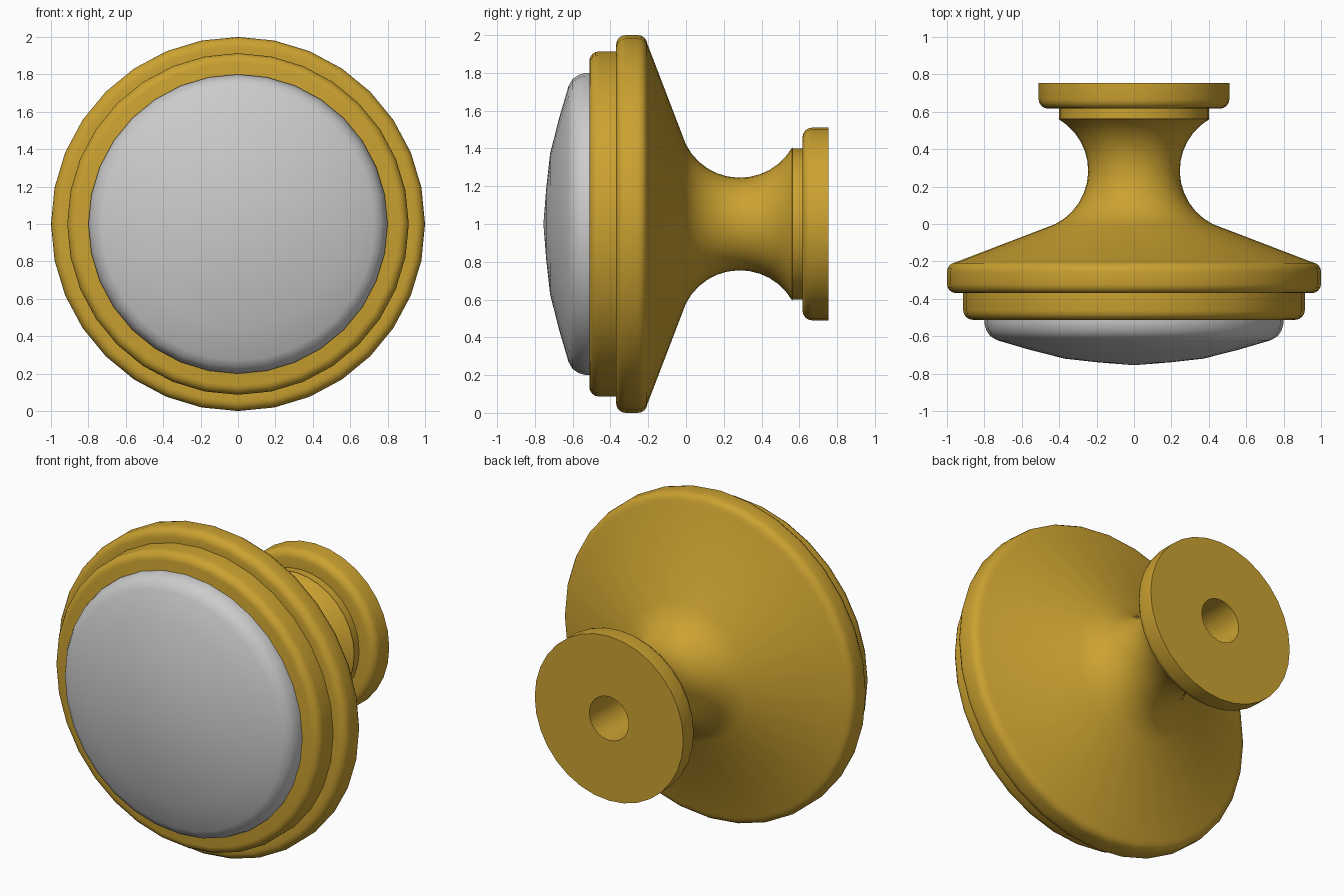
import bpy, bmesh, math

if "Cube" in bpy.data.objects:
    bpy.data.objects.remove(bpy.data.objects["Cube"])

SIDES = 32
CENTRE_Z = 1.0


def lathe(name, profile, material=None):
    """Spin (radius, y) points about the y axis; zero radius makes a pole."""
    bm = bmesh.new()
    rings = []
    for r, y in profile:
        if r == 0:
            rings.append([bm.verts.new((0, y, CENTRE_Z))] * SIDES)
        else:
            rings.append([bm.verts.new((r * math.sin(2 * math.pi * i / SIDES), y,
                                        CENTRE_Z + r * math.cos(2 * math.pi * i / SIDES)))
                          for i in range(SIDES)])
    for a, b in zip(rings, rings[1:]):
        for i in range(SIDES):
            j = (i + 1) % SIDES
            bm.faces.new(list(dict.fromkeys((a[i], a[j], b[j], b[i]))))
    bmesh.ops.recalc_face_normals(bm, faces=bm.faces)
    mesh = bpy.data.meshes.new(name)
    bm.to_mesh(mesh)
    bm.free()
    obj = bpy.data.objects.new(name, mesh)
    bpy.context.collection.objects.link(obj)
    if material:
        mesh.materials.append(material)
    bpy.ops.object.select_all(action='DESELECT')
    obj.select_set(True)
    bpy.context.view_layer.objects.active = obj
    bpy.ops.object.shade_smooth_by_angle(angle=math.radians(40))
    return obj


def arc(cr, cy, radius, start, end, steps):
    """Arc points; angle 0 points outward, 90 towards the back (+y)."""
    return [(cr + radius * math.cos(math.radians(start + (end - start) * k / steps)),
             cy + radius * math.sin(math.radians(start + (end - start) * k / steps)))
            for k in range(steps + 1)]


brass = bpy.data.materials.new("brass")
brass.diffuse_color = (0.60, 0.36, 0.03, 1)
brass.use_nodes = True
brass.node_tree.nodes["Principled BSDF"].inputs["Base Color"].default_value = brass.diffuse_color

# Brass body: screw hole, base flange, collar, waist, cone and two front rims
body = [(0, 0.30), (0.135, 0.30), (0.135, 0.755), (0.51, 0.755)]
body += arc(0.46, 0.667, 0.05, 0, -90, 4)
body += [(0.40, 0.617), (0.40, 0.565)]
body += arc(0.565, 0.285, 0.32, 120, 243, 12)
body += [(0.95, -0.203)]
body += arc(0.95, -0.255, 0.05, 65, 0, 3)
body += arc(0.95, -0.32, 0.05, 0, -90, 4)
body += [(0.913, -0.37)]
body += arc(0.863, -0.462, 0.05, 0, -90, 4)
body += [(0, -0.512)]
lathe("knob_body", body, brass)

# Grey domed front inlay
dome = [(0, -0.505), (0.80, -0.505), (0.80, -0.53), (0.79, -0.567), (0.768, -0.6),
        (0.73, -0.622), (0.56, -0.672), (0.37, -0.72), (0.19, -0.74), (0, -0.755)]
lathe("front_inlay", dome)
